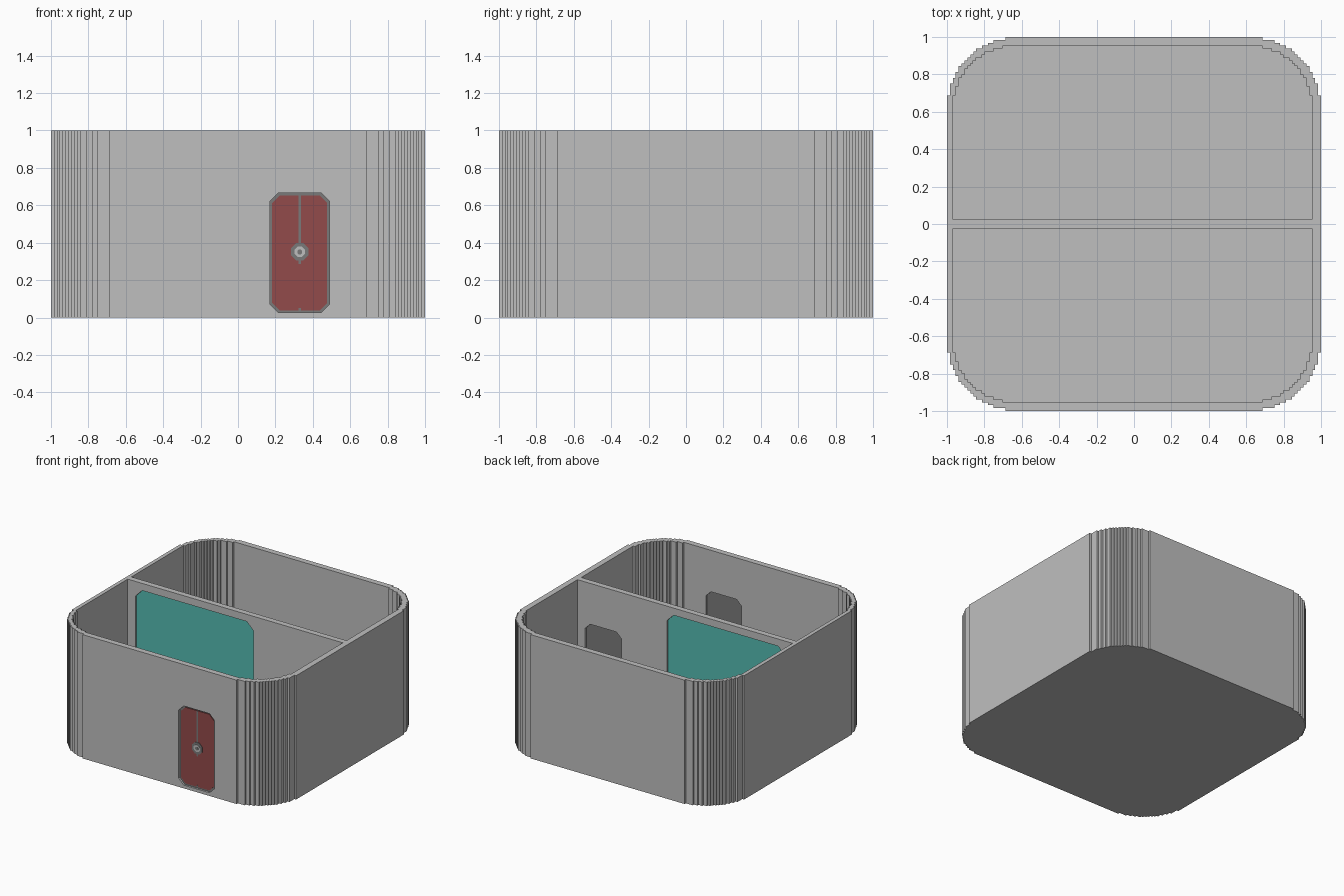
import bpy, bmesh, math

if "Cube" in bpy.data.objects:
    bpy.data.objects.remove(bpy.data.objects["Cube"])

V = 1 / 64  # stair step size


def material(name, rgb):
    m = bpy.data.materials.new(name)
    m.use_nodes = True
    m.diffuse_color = (*rgb, 1)
    m.node_tree.nodes["Principled BSDF"].inputs["Base Color"].default_value = (*rgb, 1)
    return m


LIGHT = material("light grey", (0.52, 0.52, 0.52))
DARK = material("dark grey", (0.195, 0.195, 0.195))
RED = material("door red", (0.287, 0.069, 0.069))
TEAL = material("teal glass", (0.091, 0.503, 0.445))


def prism(name, pts, lo, hi, mat, upright=False):
    """Extrude a profile along z, or along y when upright (profile is x, z)."""
    bm = bmesh.new()
    place = (lambda p, d: (p[0], d, p[1])) if upright else (lambda p, d: (p[0], p[1], d))
    a = [bm.verts.new(place(p, lo)) for p in pts]
    b = [bm.verts.new(place(p, hi)) for p in pts]
    bm.faces.new(a)
    bm.faces.new(b)
    for i in range(len(pts)):
        j = (i + 1) % len(pts)
        bm.faces.new((a[i], a[j], b[j], b[i]))
    bmesh.ops.recalc_face_normals(bm, faces=bm.faces)
    me = bpy.data.meshes.new(name)
    bm.to_mesh(me)
    bm.free()
    me.materials.append(mat)
    ob = bpy.data.objects.new(name, me)
    bpy.context.collection.objects.link(ob)
    return ob


def stair_corner(n):
    """Quarter round made of square steps, from the top to the right side."""
    pts, last = [], None
    for j in range(n):
        h = (n - j - 0.5) / n
        u = round(n * (1 - h ** 2.2) ** (1 / 2.2))
        if u != last:
            if last is not None:
                pts.append((last * V, (n - j) * V))
            pts.append((u * V, (n - j) * V))
            last = u
    return pts + [(last * V, 0)]


def outline(x0, x1, y0, y1, n, front=True, back=True):
    """Rectangle with stepped corners at the chosen ends."""
    q, r, pts = stair_corner(n), n * V, []
    for x, sx, y, sy, step in ((x1, 1, y1, 1, back), (x1, 1, y0, -1, front),
                               (x0, -1, y0, -1, front), (x0, -1, y1, 1, back)):
        if step:
            c = [(x + sx * (u - r), y + sy * (v - r)) for u, v in q]
            pts += c if sx == sy else c[::-1]
        else:
            pts.append((x, y))
    return pts


def chamfered(x0, x1, z0, z1, c):
    return [(x0 + c, z0), (x1 - c, z0), (x1, z0 + c), (x1, z1 - c),
            (x1 - c, z1), (x0 + c, z1), (x0, z1 - c), (x0, z0 + c)]


# Outer block with two compartments and three openings cut out
shell = prism("box_shell", outline(-1, 1, -1, 1, 26), 0, 1, LIGHT)
W, D = 0.953, 0.0234
front_door = (0.17, 0.49, 0.026, 0.665)
inner_door = (0.56, 0.885, 0.026, 0.67)
window = (-0.90, 0.155, 0.026, 0.942)
cutters = [
    prism("front_cavity", outline(-0.969, W, -W, -D, 23, back=False), 0.02, 1.2, LIGHT),
    prism("back_cavity", outline(-0.969, W, D, W, 23, front=False), 0.02, 1.2, LIGHT),
    prism("front_opening", chamfered(*front_door, 0.045), -1.1, -0.9, LIGHT, True),
    prism("inner_opening", chamfered(*inner_door, 0.045), -0.1, 0.1, LIGHT, True),
    prism("window_opening", chamfered(*window, 0.06), -0.1, 0.1, LIGHT, True),
]
for c in cutters:
    c.hide_render = True
    mod = shell.modifiers.new(c.name, "BOOLEAN")
    mod.operation = "DIFFERENCE"
    mod.solver = "EXACT"
    mod.object = c
bpy.context.view_layer.update()
solid = bpy.data.meshes.new_from_object(
    shell.evaluated_get(bpy.context.evaluated_depsgraph_get()))
shell.modifiers.clear()
shell.data = solid
for c in cutters:
    bpy.data.objects.remove(c)

# Teal window pane in the divider
prism("window_pane", chamfered(*window, 0.06), -0.008, 0.008, TEAL, True)


def door(name, box, y):
    """Dark slab with a red face, seam lines and a round lock; y is the slab front."""
    x0, x1, z0, z1 = box
    cx, cz = (x0 + x1) / 2, z0 + 0.325
    prism(name + "_slab", chamfered(*box, 0.045), y, y + 0.016, DARK, True)
    prism(name + "_face", chamfered(x0 + 0.013, x1 - 0.013, z0 + 0.012, z1 - 0.012, 0.04),
          y - 0.005, y, RED, True)
    for part, a, b in (("upper", cz + 0.04, z1 - 0.013), ("middle", cz - 0.065, cz - 0.04),
                       ("lower", z0 + 0.012, z0 + 0.026)):
        prism(f"{name}_{part}_seam", [(cx - 0.006, a), (cx + 0.006, a),
                                      (cx + 0.006, b), (cx - 0.006, b)],
              y - 0.007, y, DARK, True)
    for part, r, d, mat in (("plate", 0.05, 0.009, DARK), ("ring", 0.03, 0.012, LIGHT),
                            ("hole", 0.014, 0.014, DARK)):
        ring = [(cx + r * math.cos(math.tau * (i + 0.5) / 8),
                 cz + r * math.sin(math.tau * (i + 0.5) / 8)) for i in range(8)]
        prism(f"{name}_lock_{part}", ring, y - d, y, mat, True)


door("front_door", front_door, -0.985)
door("inner_door", inner_door, -0.008)
